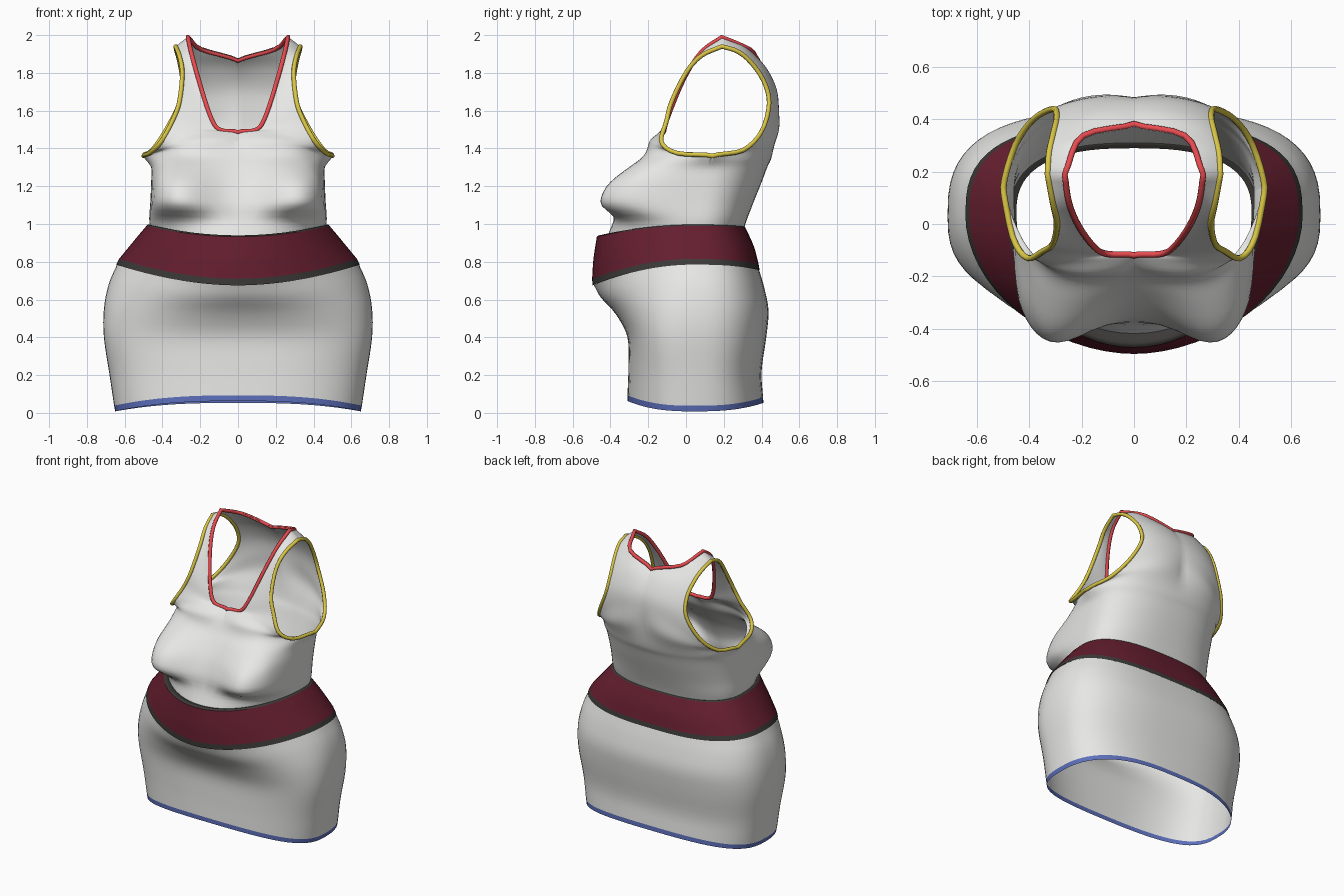
import bpy, bmesh
from math import sin, cos, pi, exp
from mathutils import Vector

if "Cube" in bpy.data.objects:
    bpy.data.objects.remove(bpy.data.objects["Cube"])

COLS = 16   # columns in each quarter of a ring
SUB = 4     # smooth steps between key rows


def material(name, *rgb):
    m = bpy.data.materials.new(name)
    m.use_nodes = True
    m.diffuse_color = (*rgb, 1)
    m.node_tree.nodes["Principled BSDF"].inputs["Base Color"].default_value = (*rgb, 1)
    return m


white = material("off white cloth", .8, .8, .79)
maroon = material("maroon cloth", .13, .013, .028)
charcoal = material("charcoal trim", .045, .043, .04)
red = material("red trim", .8, .07, .08)
yellow = material("yellow trim", .7, .57, .06)
blue = material("blue trim", .11, .16, .5)


def catmull(keys, sub=SUB):
    """Smooth path through key points."""
    out = []
    for i in range(len(keys) - 1):
        b, c = keys[i], keys[i + 1]
        a = keys[i - 1] if i else b * 2 - c
        d = keys[i + 2] if i + 2 < len(keys) else c * 2 - b
        for k in range(sub):
            t = k / sub
            out.append((b * 2 + (c - a) * t + (a * 2 - b * 5 + c * 4 - d) * t**2
                        + (b * 3 - a - c * 3 + d) * t**3) / 2)
    return out + [keys[-1]]


def quarter(front, z, w, yf, yb, yc, dip_front, dip_back, n_front, n_back):
    """Quarter ring on the +x side, from the centre line to the side."""
    end, dip, n = (yf, dip_front, n_front) if front else (yb, dip_back, n_back)
    row = []
    for j in range(COLS + 1):
        t = j / COLS * pi / 2
        s, c = sin(t), max(cos(t), 0)
        row.append(Vector((w * s**(2 / n), yc + (end - yc) * c**(2 / n), z - dip * c * c)))
    return row


def span(inner, mid, outer):
    """Row curving through three points."""
    a, m, b = Vector(inner), Vector(mid), Vector(outer)
    return [a * (1 - t) * (1 - 2 * t) + m * 4 * t * (1 - t) + b * t * (2 * t - 1)
            for t in (j / COLS for j in range(COLS + 1))]


def bust(p):
    """Push the chest forward: soft slope above, full underside."""
    dz = p.z - 1.17
    height = exp(-(dz / .13)**2 / 2) if dz > 0 else exp(-(dz / .125)**4)
    facing = min(max((.06 - p.y) / .2, 0), 1)
    return p - Vector((0, .165 * facing * height * exp(-((p.x - .36) / .155)**2 / 2), 0))


def loft(name, mat, patches, shape=None):
    """Skin stacks of key rows, then mirror them to both sides."""
    bm = bmesh.new()
    for rows in patches:
        columns = [catmull(list(col)) for col in zip(*rows)]
        grid = [[bm.verts.new(shape(p) if shape else p) for p in col] for col in columns]
        for a, b in zip(grid, grid[1:]):
            for i in range(len(a) - 1):
                bm.faces.new((a[i], b[i], b[i + 1], a[i + 1]))
    bmesh.ops.mirror(bm, geom=bm.verts[:] + bm.edges[:] + bm.faces[:], axis='X', merge_dist=.0005)
    bmesh.ops.remove_doubles(bm, verts=bm.verts[:], dist=.0005)
    bmesh.ops.recalc_face_normals(bm, faces=bm.faces[:])
    for f in bm.faces:
        f.smooth = True
    me = bpy.data.meshes.new(name)
    bm.to_mesh(me)
    bm.free()
    me.materials.append(mat)
    ob = bpy.data.objects.new(name, me)
    bpy.context.collection.objects.link(ob)


def tube(name, mat, keys):
    loft(name, mat, [[quarter(f, *k) for k in keys] for f in (True, False)])


def piping(name, mat, points, radius=.012):
    """Closed rounded trim along an opening."""
    cu = bpy.data.curves.new(name, 'CURVE')
    cu.dimensions = '3D'
    cu.bevel_depth = radius
    cu.bevel_resolution = 2
    sp = cu.splines.new('POLY')
    sp.points.add(len(points) - 1)
    for q, p in zip(sp.points, points):
        q.co = (*p, 1)
    sp.use_cyclic_u = True
    cu.materials.append(mat)
    ob = bpy.data.objects.new(name, cu)
    bpy.context.collection.objects.link(ob)


# Ring keys: height, half width, front, back, side centre, front and back dip,
# front and back squareness
hem_low = (.008, .65, -.31, .41, .04, -.055, -.045, 2.6, 2.7)
hem_top = (.038, .656, -.31, .408, .04, -.055, -.045, 2.6, 2.7)
belt_low = (.785, .645, -.495, .39, .03, .11, .03, 1.9, 2.8)
belt_trim = (.815, .63, -.497, .385, .03, .105, .03, 1.9, 2.8)
belt_top = (.99, .485, -.472, .315, .04, .057, .01, 2, 2.6)

# Skirt and hem
tube("hem_trim", blue, [hem_low, hem_top])
tube("skirt", white, [
    hem_top,
    (.2, .68, -.305, .4, .04, -.04, -.02, 2.7, 2.7),
    (.4, .71, -.31, .425, .03, 0, 0, 2.8, 2.8),
    (.55, .71, -.37, .437, .03, .03, .01, 2.4, 2.8),
    (.68, .685, -.45, .415, .03, .07, .02, 2, 2.8),
    (.787, .64, -.488, .387, .03, .11, .03, 1.9, 2.8)])

# Belt with its dark edges
tube("belt_lower_trim", charcoal, [belt_low, belt_trim])
tube("belt", maroon, [
    belt_trim, (.9, .56, -.49, .36, .035, .085, .02, 1.95, 2.7), belt_top])
tube("belt_upper_trim", charcoal, [
    belt_top, (.997, .474, -.455, .308, .04, .057, .01, 2, 2.6),
    (.985, .45, -.415, .29, .04, .057, .01, 2, 2.6)])

# Bodice: waist rings, then front and back panels rising to the shoulder
waist = [
    (.965, .465, -.425, .3, .05, .05, .01, 2, 2.5),
    (1.03, .47, -.385, .325, .06, .02, 0, 2.4, 2.5),
    (1.12, .464, -.34, .36, .08, 0, 0, 3.2, 2.4),
    (1.22, .46, -.295, .4, .1, 0, 0, 3.2, 2.4),
    (1.3, .46, -.25, .43, .12, 0, 0, 2.8, 2.4)]
underarm_ring = (1.36, .465, -.21, .455, .14, 0, 0, 2.5, 2.4)
shoulder = span((.265, .19, 1.99), (.295, .19, 1.968), (.33, .19, 1.94))
front_panel = [
    span((0, -.165, 1.43), (.25, -.17, 1.43), (.465, -.03, 1.375)),
    span((0, -.12, 1.485), (.22, -.14, 1.48), (.405, -.115, 1.44)),
    span((.1, -.115, 1.5), (.23, -.115, 1.52), (.345, -.1, 1.55)),
    span((.15, -.09, 1.58), (.23, -.085, 1.61), (.31, -.075, 1.65)),
    span((.21, -.01, 1.77), (.255, 0, 1.785), (.295, 0, 1.8)),
    span((.248, .08, 1.91), (.28, .08, 1.9), (.31, .08, 1.89)),
    shoulder]
back_panel = [
    span((0, .475, 1.5), (.25, .465, 1.46), (.455, .3, 1.39)),
    span((0, .485, 1.62), (.2, .48, 1.58), (.385, .4, 1.49)),
    span((0, .475, 1.72), (.17, .475, 1.7), (.31, .44, 1.64)),
    span((0, .43, 1.81), (.16, .43, 1.81), (.295, .41, 1.76)),
    span((0, .37, 1.875), (.17, .375, 1.88), (.31, .34, 1.86)),
    span((.195, .325, 1.935), (.26, .305, 1.93), (.325, .27, 1.915)),
    shoulder]


def chest_row(front):
    """Ring that flares out to the bottom of the armhole."""
    return [p + Vector((.035 * (j / COLS)**8, 0, 0))
            for j, p in enumerate(quarter(front, *underarm_ring))]


stacks = [[quarter(f, *k) for k in waist] + [chest_row(f)] + panel
          for f, panel in ((True, front_panel), (False, back_panel))]
loft("bodice", white, stacks, bust)

# Armhole and neckline trims follow the panel edges
n = len(waist)
front_arm, back_arm = (catmull([r[-1] for r in s])[n * SUB:] for s in stacks)
arm = [bust(p) for p in front_arm + back_arm[-2:0:-1]]
front_neck = catmull([r[0] for r in stacks[0]])[(n + 2) * SUB:]
back_neck = catmull([r[0] for r in stacks[1]])[(n + 5) * SUB:]
# The neckline trim lies on the outside at the back
neck = [p + Vector((0, .012, -.01)) * min(max((p.y - .2) / .1, 0), 1)
        for p in front_neck + back_neck[-2::-1]]


def flip(points):
    return [Vector((-p.x, p.y, p.z)) for p in points]


piping("left_armhole_trim", yellow, arm)
piping("right_armhole_trim", yellow, flip(arm))
piping("neckline_trim", red, neck + flip(neck[-2:0:-1]))
